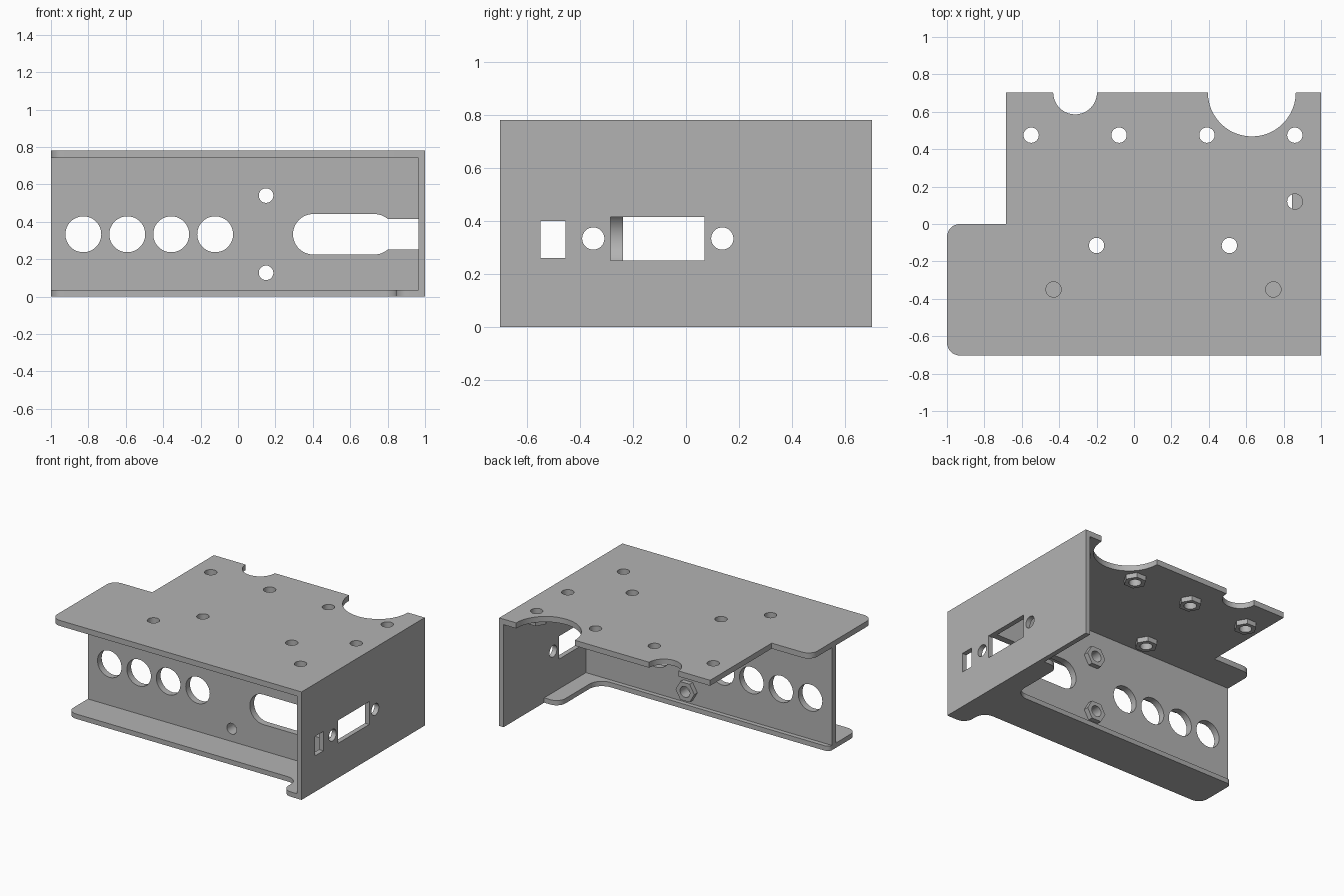
import bpy, bmesh, math
from mathutils import Matrix, Vector

if "Cube" in bpy.data.objects:
    bpy.data.objects.remove(bpy.data.objects["Cube"])

grey = bpy.data.materials.new("sheet_metal_grey")
grey.diffuse_color = (0.45, 0.45, 0.45, 1)
grey.use_nodes = True
grey.node_tree.nodes["Principled BSDF"].inputs["Base Color"].default_value = grey.diffuse_color

T = 0.04      # sheet thickness
H = 0.78      # total height
Y = 0.703     # half depth
# axes of a plate: profile u, profile v, thickness direction
LEVEL = ((1, 0, 0), (0, 1, 0), (0, 0, 1))
FACING_Y = ((1, 0, 0), (0, 0, 1), (0, 1, 0))
FACING_X = ((0, 1, 0), (0, 0, 1), (1, 0, 0))


def arc(cx, cy, r, a0, a1, n=24):
    return [(cx + r * math.cos(math.radians(a0 + (a1 - a0) * i / n)),
             cy + r * math.sin(math.radians(a0 + (a1 - a0) * i / n))) for i in range(n + 1)]


def circle(cx, cy, r, n=32):
    return arc(cx, cy, r, 0, 360, n)[:-1]


def rect(x0, x1, y0, y1):
    return [(x0, y0), (x1, y0), (x1, y1), (x0, y1)]


def rounded(points, n=8):
    """Outline whose points may carry a third value: the radius of that square corner."""
    out = []
    for i, p in enumerate(points):
        if len(p) == 2:
            out.append(p)
            continue
        c, r = Vector(p[:2]), p[2]
        u = (Vector(points[i - 1][:2]) - c).normalized() * r
        v = (Vector(points[(i + 1) % len(points)][:2]) - c).normalized() * r
        for k in range(n + 1):
            t = math.pi / 2 * k / n
            out.append(tuple(c + u + v - v * math.cos(t) - u * math.sin(t)))
    return out


def plate(name, axes, start, thick, outline, holes=()):
    """Fill an outline with holes and give it thickness along the third axis."""
    bm = bmesh.new()
    for loop in [outline, *holes]:
        vs = [bm.verts.new((x, y, 0)) for x, y in loop]
        for i, v in enumerate(vs):
            bm.edges.new((vs[i - 1], v))
    bmesh.ops.triangle_fill(bm, use_beauty=True, use_dissolve=False,
                            edges=bm.edges[:], normal=(0, 0, 1))
    ext = bmesh.ops.extrude_face_region(bm, geom=bm.faces[:], use_keep_orig=True)
    top = [g for g in ext["geom"] if isinstance(g, bmesh.types.BMVert)]
    bmesh.ops.translate(bm, verts=top, vec=(0, 0, thick))
    bmesh.ops.translate(bm, verts=bm.verts[:], vec=(0, 0, start))
    bm.transform(Matrix(axes).transposed().to_4x4())
    bmesh.ops.recalc_face_normals(bm, faces=bm.faces[:])
    me = bpy.data.meshes.new(name)
    bm.to_mesh(me)
    bm.free()
    me.materials.append(grey)
    me.shade_smooth()
    me.set_sharp_from_angle(angle=math.radians(30))
    ob = bpy.data.objects.new(name, me)
    bpy.context.collection.objects.link(ob)
    return ob


def nut(name, axes, start, x, y, bore):
    plate(name, axes, start, 0.035, circle(x, y, 0.075, 6), [circle(x, y, bore)])


# top plate with rear scallops, left step and screw holes
R = 0.041
nut_holes = [(-0.55, 0.475), (-0.08, 0.475), (0.39, 0.475), (0.86, 0.475),
             (0.86, 0.12), (-0.2, -0.115), (0.51, -0.115)]
plain_holes = [(-0.43, -0.35), (0.745, -0.35)]
outline = ([(-1, -Y, 0.07), (0.965, -Y), (0.965, Y)]
           + arc(0.63, Y, 0.235, 0, -180) + arc(-0.315, Y, 0.117, 0, -180)
           + [(-0.685, Y), (-0.685, 0), (-1, 0, 0.07)])
plate("top_plate", LEVEL, H - T, T, rounded(outline),
      [circle(x, y, R) for x, y in nut_holes + plain_holes])
for x, y in nut_holes:
    nut("top_nut", LEVEL, H - T - 0.035, x, y, R)

# right side plate with connector windows
plate("side_plate", FACING_X, 0.965, 0.035, rect(-Y, Y, 0, H),
      [rect(-0.55, -0.455, 0.26, 0.40), rect(-0.285, 0.07, 0.25, 0.415),
       circle(-0.35, 0.333, 0.042), circle(0.137, 0.333, 0.042)])

# upright web: slot opens into the side plate, so it is part of the outline
W0, W1, ZC, SR, CH = -0.285, -0.237, 0.333, 0.108, 0.0825
a = math.degrees(math.asin(CH / SR))
slot = ([(0.965, ZC - CH)] + arc(0.73, ZC, SR, -a, -90, 8)
        + arc(0.402, ZC, SR, 270, 90) + arc(0.73, ZC, SR, 90, a, 8) + [(0.965, ZC + CH)])
web_screws = [(0.15, 0.54), (0.15, 0.127)]
plate("upright_web", FACING_Y, W0, W1 - W0,
      [(-1, 0.035), (0.965, 0.035)] + slot + [(0.965, H - T), (-1, H - T)],
      [circle(x, ZC, 0.096, 48) for x in (-0.827, -0.592, -0.357, -0.122)]
      + [circle(x, z, 0.039) for x, z in web_screws])
for x, z in web_screws:
    nut("web_nut", FACING_Y, W1, x, z, 0.039)

# bottom flange: strip under the web, widening along the side plate
plate("bottom_flange", LEVEL, 0, 0.035, rounded([
    (-1, -0.52, 0.07), (0.845, -0.52, 0.08), (0.845, -Y, 0.07), (0.965, -Y),
    (0.965, 0.24), (0.845, 0.24, 0.07), (0.845, -0.205, 0.1), (-1, -0.205, 0.035)]))
